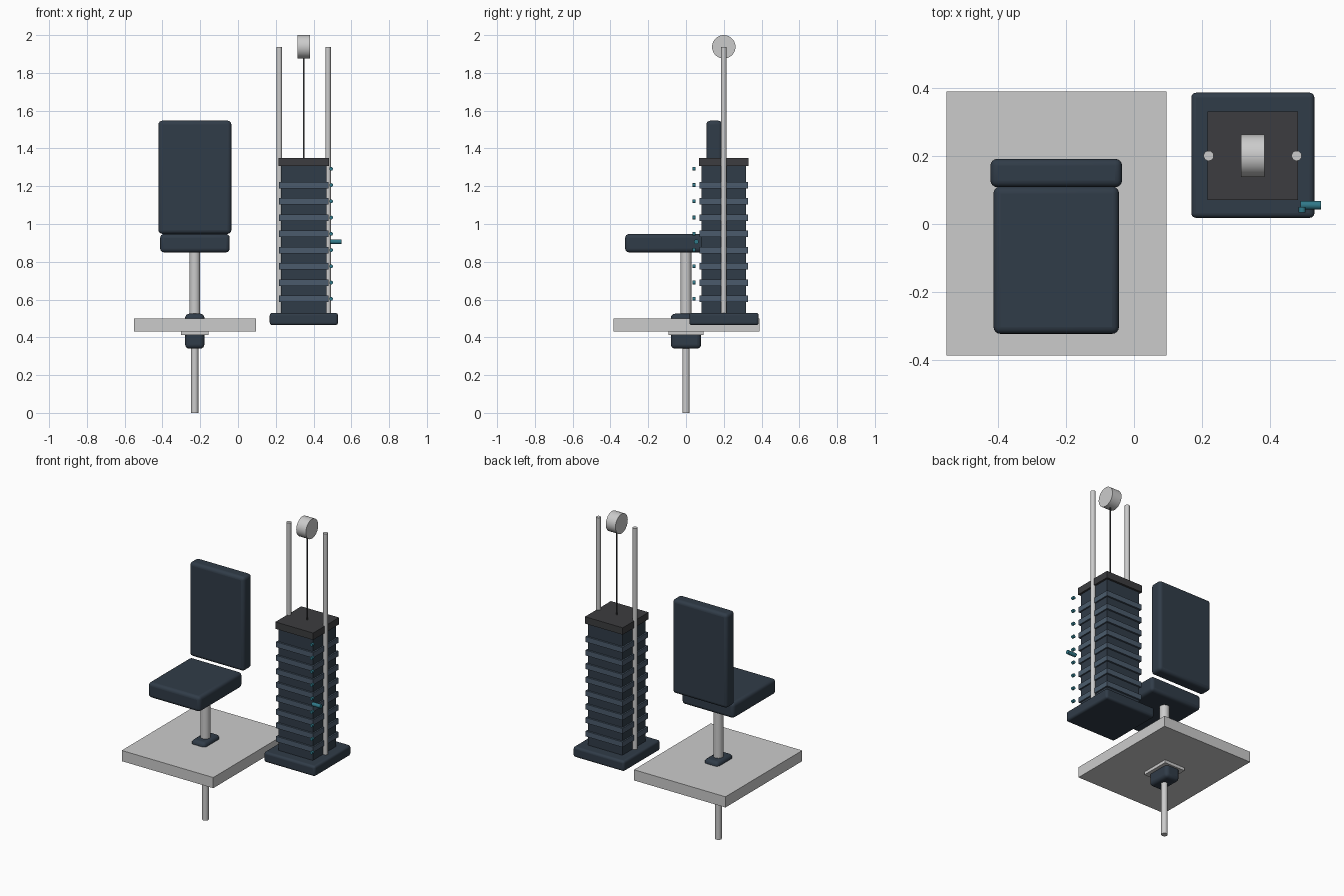
import bpy
import math

if "Cube" in bpy.data.objects:
    bpy.data.objects.remove(bpy.data.objects["Cube"])


def material(name, rgb):
    m = bpy.data.materials.new(name)
    m.diffuse_color = (*rgb, 1)
    m.use_nodes = True
    m.node_tree.nodes["Principled BSDF"].inputs["Base Color"].default_value = m.diffuse_color
    return m


NAVY = material("navy", (0.03, 0.045, 0.065))
SLATE = material("slate", (0.07, 0.105, 0.15))
CHARCOAL = material("charcoal", (0.045, 0.046, 0.05))
TEAL = material("teal", (0.03, 0.19, 0.25))


def finish(o, name, mat):
    o.name = name
    if mat:
        o.data.materials.append(mat)
    return o


def box(name, xr, yr, zr, mat=None, bevel=0):
    """Box from min/max ranges, with optional rounded edges."""
    bpy.ops.mesh.primitive_cube_add(size=1, location=[sum(r) / 2 for r in (xr, yr, zr)])
    o = bpy.context.object
    o.scale = [r[1] - r[0] for r in (xr, yr, zr)]
    bpy.ops.object.transform_apply(location=False, rotation=False, scale=True)
    if bevel:
        mod = o.modifiers.new("rounded_edges", 'BEVEL')
        mod.width = bevel
        mod.segments = 4
        bpy.ops.object.shade_smooth_by_angle(angle=math.radians(35))
    return finish(o, name, mat)


def rod(name, center, radius, length, axis='Z', mat=None, sides=32):
    rot = {'X': (0, math.pi / 2, 0), 'Y': (math.pi / 2, 0, 0), 'Z': (0, 0, 0)}[axis]
    bpy.ops.mesh.primitive_cylinder_add(vertices=sides, radius=radius, depth=length,
                                        location=center, rotation=rot)
    bpy.ops.object.shade_smooth_by_angle(angle=math.radians(35))
    return finish(bpy.context.object, name, mat)


def upright(name, x, y, z0, z1, radius, mat=None, sides=32):
    return rod(name, (x, y, (z0 + z1) / 2), radius, z1 - z0, 'Z', mat, sides)


# Platform with the clamp collar and flange below it
box("platform", (-0.55, 0.095), (-0.385, 0.388), (0.432, 0.50))
box("flange", (-0.303, -0.156), (-0.093, 0.093), (0.413, 0.434))
box("collar", (-0.28, -0.178), (-0.08, 0.08), (0.34, 0.525), NAVY, 0.022)

# Posts
SEAT_X = -0.229
upright("lower_post", SEAT_X, 0, 0, 0.36, 0.019)
upright("seat_post", SEAT_X, 0, 0.50, 0.87, 0.029)

# Seat and backrest cushions
box("seat", (-0.412, -0.044), (-0.322, 0.11), (0.85, 0.947), NAVY, 0.02)
box("backrest", (-0.421, -0.035), (0.108, 0.191), (0.948, 1.547), NAVY, 0.02)

# Weight stack: base, core, bands and cap
CX, CY = 0.348, 0.2
box("stack_base", (0.168, 0.529), (0.018, 0.385), (0.464, 0.53), NAVY, 0.014)
box("stack_core", (CX - 0.121, CX + 0.121), (CY - 0.117, CY + 0.117), (0.52, 1.31), NAVY)
STEP = 0.086
for i in range(8):
    z = 0.604 + i * STEP
    box(f"stack_band_{i + 1}", (CX - 0.13, CX + 0.13), (CY - 0.128, CY + 0.128),
        (z - 0.017, z + 0.017), SLATE)
box("stack_cap", (CX - 0.133, CX + 0.133), (CY - 0.13, CY + 0.13), (1.306, 1.35), CHARCOAL)

# Guide rods, cable and pulley
for side, x in (("left", CX - 0.129), ("right", CX + 0.129)):
    upright(f"guide_rod_{side}", x, CY, 0.50, 1.938, 0.0148)
upright("cable", CX, CY, 1.34, 1.938, 0.005, CHARCOAL, 12)
rod("pulley", (CX, CY, 1.938), 0.062, 0.068, 'X', sides=48)

# Selector studs and the selector pin
for i in range(9):
    rod(f"selector_stud_{i + 1}", (0.493, 0.042, 0.604 + i * STEP), 0.010, 0.016, 'Y', TEAL, 16)
rod("selector_pin", (0.518, 0.055, 0.906), 0.0125, 0.06, 'X', TEAL, 24)
